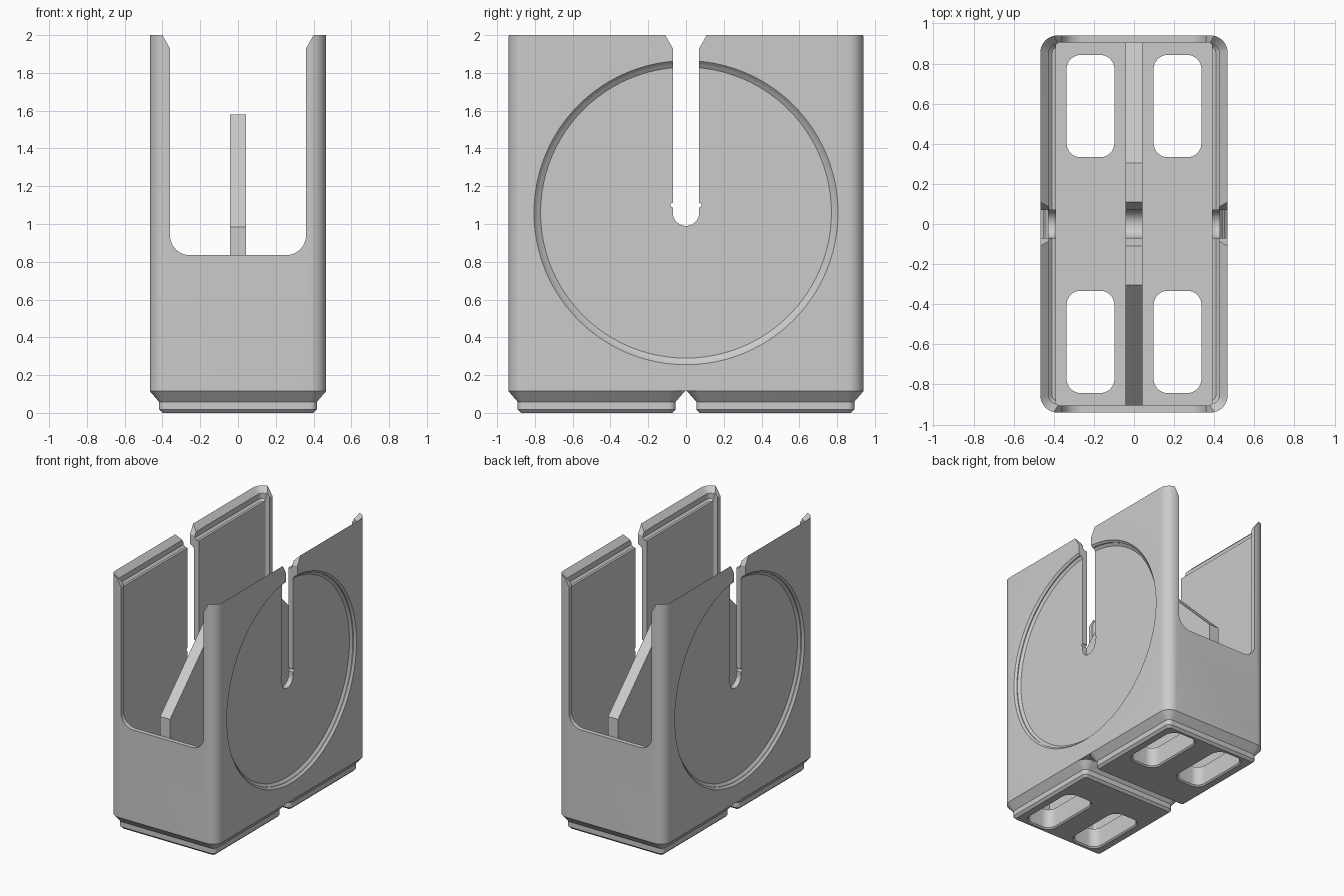
import bpy, bmesh, math

if "Cube" in bpy.data.objects:
    bpy.data.objects.remove(bpy.data.objects["Cube"], do_unlink=True)

grey = bpy.data.materials.new("plain grey")
grey.use_nodes = True
COLOUR = (0.6, 0.6, 0.6, 1)
grey.diffuse_color = COLOUR
grey.node_tree.nodes["Principled BSDF"].inputs["Base Color"].default_value = COLOUR


def loft(name, rings):
    """Closed solid through matching rings of 3D points."""
    bm = bmesh.new()
    loops = [[bm.verts.new(p) for p in ring] for ring in rings]
    n = len(loops[0])
    for a, b in zip(loops, loops[1:]):
        for i in range(n):
            j = (i + 1) % n
            bm.faces.new((a[i], a[j], b[j], b[i]))
    bm.faces.new(loops[0][::-1])
    bm.faces.new(loops[-1])
    bmesh.ops.recalc_face_normals(bm, faces=bm.faces[:])
    mesh = bpy.data.meshes.new(name)
    bm.to_mesh(mesh)
    bm.free()
    mesh.materials.append(grey)
    obj = bpy.data.objects.new(name, mesh)
    bpy.context.collection.objects.link(obj)
    return obj


def rounded(hx, hy, r, z, cx=0, cy=0, seg=10):
    """Rounded rectangle ring lying flat at height z."""
    pts = []
    for q, (sx, sy) in enumerate([(1, 1), (-1, 1), (-1, -1), (1, -1)]):
        for k in range(seg + 1):
            t = math.pi / 2 * (q + k / seg)
            pts.append((cx + sx * (hx - r) + r * math.cos(t),
                        cy + sy * (hy - r) + r * math.sin(t), z))
    return pts


def prism_x(name, profile, x0, x1):
    """Extrude a (y, z) profile along x."""
    return loft(name, [[(x, y, z) for y, z in profile] for x in (x0, x1)])


def arc(cx, cz, r, a0, a1, n=14):
    return [(cx + r * math.cos(math.radians(a0 + (a1 - a0) * k / n)),
             cz + r * math.sin(math.radians(a0 + (a1 - a0) * k / n)))
            for k in range(n + 1)]


def combine(target, tool, operation="DIFFERENCE"):
    tool.hide_render = True
    mod = target.modifiers.new("cut", "BOOLEAN")
    mod.operation, mod.solver, mod.object = operation, "EXACT", tool
    bpy.context.view_layer.objects.active = target
    bpy.ops.object.modifier_apply(modifier=mod.name)
    bpy.data.objects.remove(tool, do_unlink=True)


HX, HY, TOP, BASE, FLOOR, R = 0.467, 0.94, 2.0, 0.115, 0.16, 0.085
AXLE_Z, SLOT = 1.06, 0.07

# Outer shell with its hollow
holder = loft("holder_body", [rounded(HX, HY, R, z) for z in (BASE, TOP)])
combine(holder, loft("cavity", [rounded(0.39, 0.905, 0.02, z) for z in (FLOOR, 2.1)]))

# Stacking lip around the rim
lip = [(0.059, 1.899), (0.0425, 1.915), (0.0425, 1.957), (-0.02, 2.02)]
combine(holder, loft("lip_cutter", [
    rounded(HX - d, HY - d, R - d, z) for d, z in lip]))

# Two stepped feet under the body
for side in (-1, 1):
    steps = [(0.067, 0), (0.049, 0.018), (0.049, 0.0585), (0, BASE), (0.03, 0.135)]
    foot = loft("foot", [rounded(HX - d, HX - d, R - d, z, cy=side * 0.473)
                         for d, z in steps])
    combine(holder, foot, "UNION")

# Four rounded holes through the floor, flared underneath
for sx in (-1, 1):
    for sy in (-1, 1):
        combine(holder, loft("floor_hole", [
            rounded(0.119 + d, 0.255 + d, 0.07 + d, z, sx * 0.217, sy * 0.588)
            for d, z in [(0.012, -0.002), (0, 0.01), (0, FLOOR + 0.05)]]))

# U-shaped opening through the front and back walls
half = arc(0.255, 0.94, 0.105, -90, 0) + [(0.36, 1.93), (0.42, 2.035)]
opening = half + [(-x, z) for x, z in reversed(half)]
combine(holder, loft("opening_cutter", [[(x, y, z) for x, z in opening]
                                        for y in (-1.1, 1.1)]))

# Shallow stepped disc recess on each side
for side in (-1, 1):
    combine(holder, loft("disc_cutter", [
        [(side * x, y, z) for y, z in arc(0, AXLE_Z, r, 0, 360 - 3.75, 95)]
        for x, r in [(0.477, 0.815), (0.452, 0.79), (0.445, 0.79), (0.43, 0.77)]]))


def slot_profile(top):
    """Round-bottomed slot with small side notches and a flared mouth."""
    half = arc(0, AXLE_Z, SLOT, -90, 0) + arc(SLOT, 1.1, 0.012, -90, 90, 8)
    half += [(SLOT, top - 0.07), (SLOT + 0.06, top + 0.035)]
    return half + [(-y, z) for y, z in reversed(half[1:])]


combine(holder, prism_x("slot_cutter", slot_profile(TOP), -0.6, 0.6))

# Centre rib with sloped shoulders and an axle slot
rib_half = [(0.906, FLOOR - 0.01), (0.906, 0.985), (0.305, 1.58)]
rib = prism_x("centre_rib", rib_half + [(-y, z) for y, z in reversed(rib_half)],
              -0.043, 0.043)
combine(rib, prism_x("rib_slot_cutter", slot_profile(1.58), -0.1, 0.1))

# Smooth rounded corners, keep edges crisp
for obj in (holder, rib):
    bpy.ops.object.select_all(action="DESELECT")
    obj.select_set(True)
    bpy.context.view_layer.objects.active = obj
    bpy.ops.object.shade_smooth_by_angle(angle=math.radians(25))
